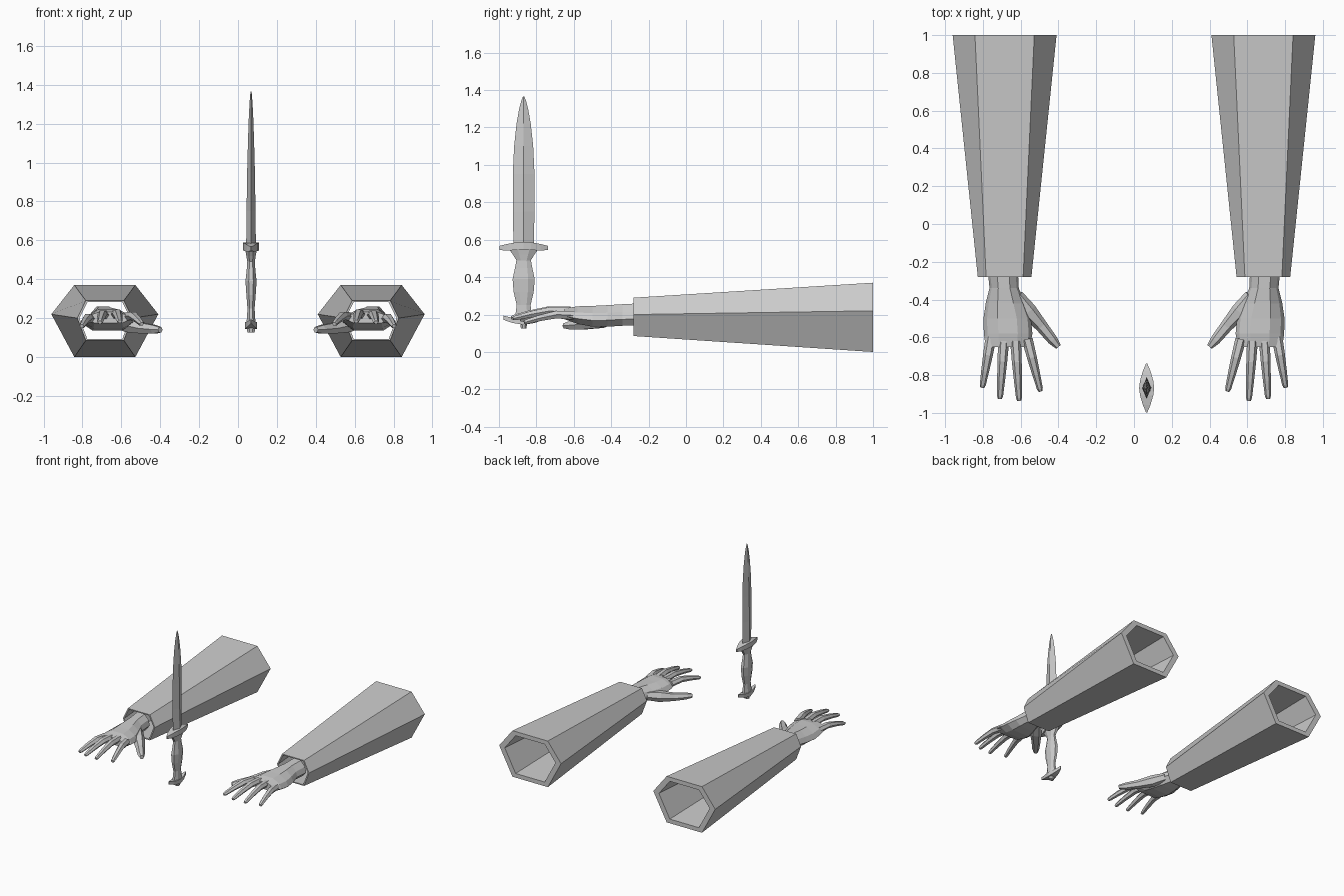
import bpy, bmesh
from math import cos, sin, tau
from mathutils import Vector

cube = bpy.data.objects.get("Cube")
if cube:
    bpy.data.objects.remove(cube)

grey = bpy.data.materials.new("plain grey")
grey.use_nodes = True
grey.diffuse_color = (0.6, 0.6, 0.6, 1)
grey.node_tree.nodes["Principled BSDF"].inputs["Base Color"].default_value = (0.6, 0.6, 0.6, 1)


def loft(bm, rings, closed=False):
    """Skin a list of equal rings; closed joins last to first, otherwise cap the ends."""
    loops = [[bm.verts.new(p) for p in ring] for ring in rings]
    pairs = list(zip(loops, loops[1:]))
    if closed:
        pairs.append((loops[-1], loops[0]))
    else:
        bm.faces.new(loops[0])
        bm.faces.new(loops[-1])
    for a, b in pairs:
        n = len(a)
        for i in range(n):
            j = (i + 1) % n
            bm.faces.new((a[i], a[j], b[j], b[i]))


def finish(name, bm, side=1):
    for v in bm.verts:
        v.co.x *= side
    bmesh.ops.recalc_face_normals(bm, faces=bm.faces)
    mesh = bpy.data.meshes.new(name)
    bm.to_mesh(mesh)
    bm.free()
    mesh.materials.append(grey)
    obj = bpy.data.objects.new(name, mesh)
    bpy.context.collection.objects.link(obj)
    return obj


def hexagon(y, cx, wide, flat, bottom, mid, top, k=1.0):
    """Sleeve outline, shrunk by k about its middle."""
    cz = (top + bottom) / 2
    pts = [(-wide, mid), (-flat, top), (flat, top), (wide, mid), (flat, bottom), (-flat, bottom)]
    return [(cx + x * k, y, cz + (z - cz) * k) for x, z in pts]


def finger(bm, points, radii, flat=0.9):
    """Six-sided tapering tube along a bent path."""
    pts = [Vector(p) for p in points]
    rings = []
    for i, (p, r) in enumerate(zip(pts, radii)):
        d = (pts[min(i + 1, len(pts) - 1)] - pts[max(i - 1, 0)]).normalized()
        across = d.cross(Vector((0, 0, 1))).normalized()
        up = across.cross(d)
        rings.append([p + across * r * cos(tau * a / 6) + up * r * flat * sin(tau * a / 6)
                      for a in range(6)])
    loft(bm, rings)


# Fingers: base x, base y, tip x, tip y, height offset
FINGERS = [(0.565, -0.61, 0.495, -0.885, 0.0), (0.627, -0.62, 0.608, -0.935, 0.012),
           (0.69, -0.62, 0.71, -0.925, 0.008), (0.757, -0.6, 0.803, -0.865, -0.012)]

# Palm sections: y, left x, right x, bottom z, top z
PALM = [(-0.24, 0.615, 0.775, 0.14, 0.26), (-0.34, 0.61, 0.765, 0.14, 0.255),
        (-0.42, 0.575, 0.785, 0.135, 0.25), (-0.5, 0.545, 0.797, 0.135, 0.246),
        (-0.58, 0.538, 0.795, 0.15, 0.244), (-0.65, 0.55, 0.785, 0.175, 0.232)]

for side, label in ((1, "left"), (-1, "right")):
    # Hollow sleeve
    front = (-0.28, 0.685, 0.142, 0.098, 0.085, 0.2, 0.29)
    back = (1.0, 0.685, 0.275, 0.157, 0.0, 0.22, 0.37)
    bm = bmesh.new()
    loft(bm, [hexagon(*front), hexagon(*back), hexagon(*back, 0.82), hexagon(*front, 0.92)], True)
    finish(label + "_sleeve", bm, side)

    # Hand: palm, four fingers and thumb
    bm = bmesh.new()
    rings = []
    for y, x0, x1, z0, z1 in PALM:
        w, h = (x1 - x0) / 2, (z1 - z0) / 2
        outline = [(-1, -0.3), (-0.85, 0.4), (-0.4, 1), (0.4, 1), (0.85, 0.3),
                   (1, -0.4), (0.6, -1), (-0.6, -1)]
        rings.append([((x0 + x1) / 2 + a * w, y, (z0 + z1) / 2 + b * h) for a, b in outline])
    loft(bm, rings)
    for x0, y0, x1, y1, dz in FINGERS:
        path = [(x0 + (x1 - x0) * t, y0 + (y1 - y0) * t, z + dz)
                for t, z in ((0, 0.207), (0.35, 0.212), (0.68, 0.194), (0.95, 0.174), (1, 0.17))]
        finger(bm, path, (0.029, 0.026, 0.021, 0.016, 0.011))
    finger(bm, [(0.62, -0.38, 0.185), (0.56, -0.46, 0.165), (0.49, -0.54, 0.148),
                (0.43, -0.615, 0.142), (0.4, -0.65, 0.14)],
           (0.035, 0.045, 0.033, 0.027, 0.016), 0.95)
    finish(label + "_hand", bm, side)

# Dagger
CX, CY = 0.067, -0.868


def diamond(z, hx, hy):
    return [(CX + hx, CY, z), (CX, CY + hy, z), (CX - hx, CY, z), (CX, CY - hy, z)]


def grip_ring(z, hx, hy):
    return [(CX + hx * cos(tau * (i + 0.5) / 8), CY + hy * sin(tau * (i + 0.5) / 8), z)
            for i in range(8)]


def crosspiece(name, stations, hx):
    """Leaf-shaped bar along y: each station is offset, width share, bottom and top."""
    bm = bmesh.new()
    loft(bm, [[(CX + a * hx * w, CY + y, z) for a, z in ((-1, z0), (1, z0), (1, z1), (-1, z1))]
              for y, w, z0, z1 in stations])
    finish(name, bm)


bm = bmesh.new()
loft(bm, [diamond(*s) for s in ((0.57, 0.025, 0.054), (0.75, 0.023, 0.058), (0.95, 0.02, 0.058),
                                (1.1, 0.016, 0.051), (1.22, 0.012, 0.038), (1.3, 0.008, 0.024),
                                (1.345, 0.005, 0.012), (1.366, 0.002, 0.003))])
finish("blade", bm)

bm = bmesh.new()
loft(bm, [grip_ring(*s) for s in ((0.17, 0.026, 0.05), (0.21, 0.022, 0.046), (0.25, 0.02, 0.04),
                                  (0.32, 0.026, 0.058), (0.39, 0.031, 0.064), (0.45, 0.024, 0.05),
                                  (0.49, 0.021, 0.042), (0.52, 0.026, 0.062), (0.55, 0.032, 0.085))])
finish("grip", bm)

crosspiece("guard", [(-0.13, 0.08, 0.545, 0.567), (-0.09, 0.5, 0.542, 0.577),
                     (-0.04, 0.87, 0.545, 0.586), (0, 1, 0.548, 0.588), (0.04, 0.87, 0.545, 0.586),
                     (0.09, 0.5, 0.542, 0.577), (0.13, 0.08, 0.545, 0.567)], 0.04)
crosspiece("pommel", [(-0.108, 0.1, 0.172, 0.194), (-0.06, 0.6, 0.155, 0.182), (0, 1, 0.145, 0.18),
                      (0.06, 0.6, 0.155, 0.182), (0.108, 0.1, 0.172, 0.194)], 0.03)

bm = bmesh.new()
loft(bm, [grip_ring(0.126, 0.02, 0.016), grip_ring(0.155, 0.025, 0.02)])
finish("pommel_tang", bm)
